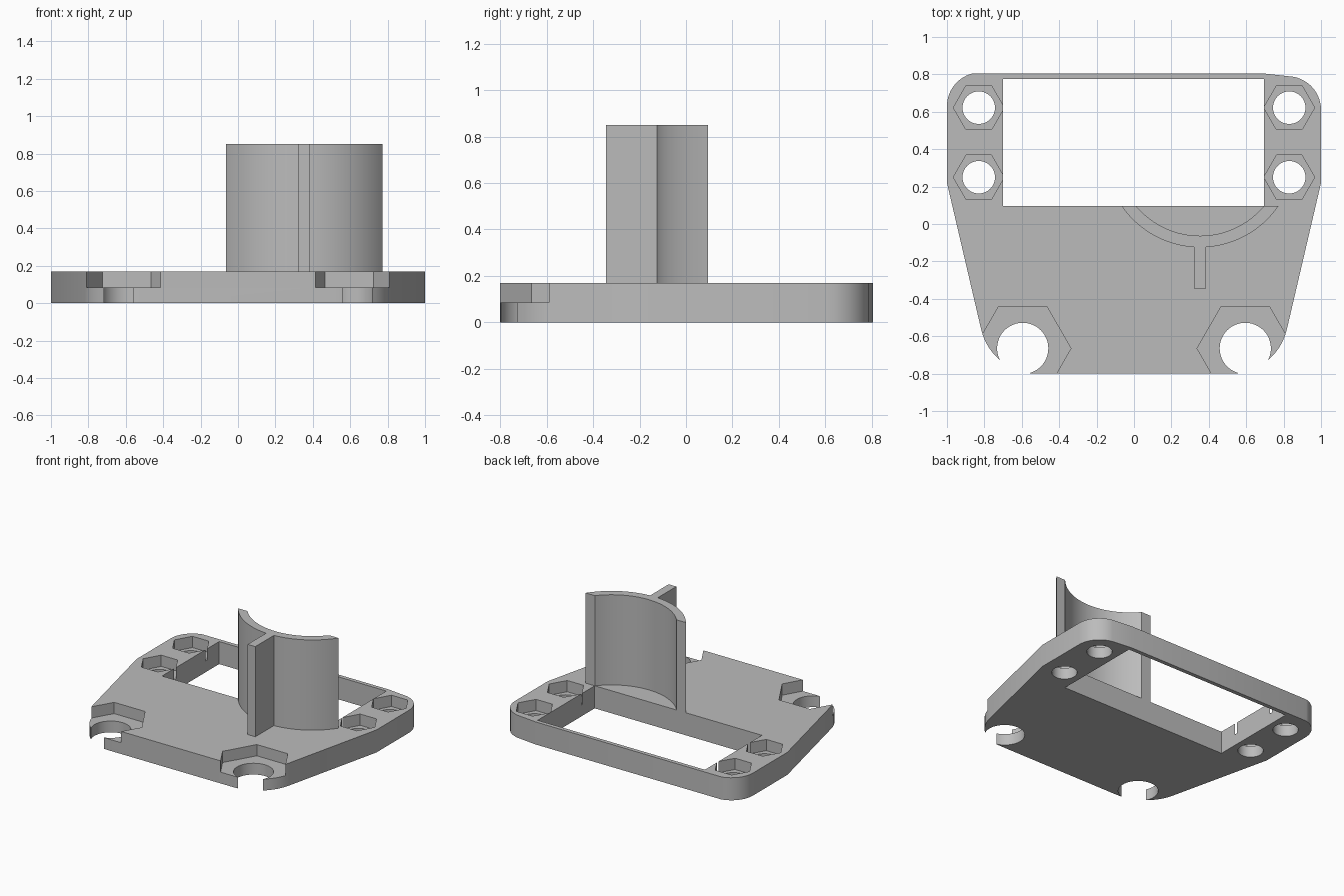
import bpy
import bmesh
from math import cos, sin, radians, sqrt, asin, degrees

cube = bpy.data.objects.get("Cube")
if cube:
    bpy.data.objects.remove(cube, do_unlink=True)

THICK = 0.17      # plate thickness
FLOOR = 0.085     # bottom of the nut pockets
TOP = 0.85        # top of the curved wall
BACK = 0.095      # front edge of the window

grey = bpy.data.materials.new("plain grey")
grey.use_nodes = True
grey.diffuse_color = (0.5, 0.5, 0.5, 1)
grey.node_tree.nodes["Principled BSDF"].inputs["Base Color"].default_value = (0.5, 0.5, 0.5, 1)


def arc(cx, cy, r, start, end, steps):
    """Points on an arc, angles in degrees."""
    angles = [radians(start + (end - start) * i / steps) for i in range(steps + 1)]
    return [(cx + r * cos(a), cy + r * sin(a)) for a in angles]


def prism(name, outline, z0, z1):
    """Extrude a closed outline between two heights."""
    bm = bmesh.new()
    face = bm.faces.new([bm.verts.new((x, y, z0)) for x, y in outline])
    top = bmesh.ops.extrude_face_region(bm, geom=[face])["geom"]
    for v in top:
        if isinstance(v, bmesh.types.BMVert):
            v.co.z = z1
    bmesh.ops.recalc_face_normals(bm, faces=bm.faces)
    mesh = bpy.data.meshes.new(name)
    bm.to_mesh(mesh)
    bm.free()
    mesh.materials.append(grey)
    obj = bpy.data.objects.new(name, mesh)
    bpy.context.collection.objects.link(obj)
    return obj


def activate(obj):
    bpy.ops.object.select_all(action="DESELECT")
    obj.select_set(True)
    bpy.context.view_layer.objects.active = obj


def cut(target, outline, z0, z1):
    """Subtract a prism and discard the cutter."""
    cutter = prism("cutter", outline, z0, z1)
    cutter.hide_render = True
    mod = target.modifiers.new("cut", "BOOLEAN")
    mod.operation = "DIFFERENCE"
    mod.solver = "EXACT"
    mod.object = cutter
    activate(target)
    bpy.ops.object.modifier_apply(modifier=mod.name)
    bpy.data.objects.remove(cutter, do_unlink=True)


# Base plate outline, counter-clockwise from the front left corner
outline = arc(-0.52, -0.495, 0.305, 192, 270, 12)
outline += arc(0.52, -0.495, 0.305, 270, 348, 12)
outline += [(1, 0.22)]
outline += arc(0.82, 0.61, 0.18, 0, 80, 12)
outline += [(0.69, 0.805)]
outline += arc(-0.82, 0.63, 0.18, 103, 180, 12)
outline += [(-1, 0.22)]
plate = prism("base_plate", outline, 0, THICK)

# Rectangular window
cut(plate, [(-0.7, BACK), (0.695, BACK), (0.695, 0.775), (-0.7, 0.775)], -0.1, 0.3)

# Hexagonal nut pockets with bolt holes: x, y, hexagon radius, hole radius
for x, y, hex_r, hole_r in [(0.83, 0.622, 0.136, 0.087), (0.83, 0.25, 0.136, 0.087),
                            (0.595, -0.665, 0.258, 0.137)]:
    for side in (-1, 1):
        cut(plate, arc(side * x, y, hex_r, 0, 300, 5), FLOOR, 0.3)
        cut(plate, arc(side * x, y, hole_r, 0, 352.5, 47), -0.1, 0.3)

# Curved upright wall, open towards the window
CX, CY, OUTER, INNER = 0.353, 0.383, 0.508, 0.446


def wall_arc(r):
    a = degrees(asin((CY - BACK) / r))
    return arc(CX, CY, r, 180 + a, 360 - a, 32)


wall = prism("curved_wall", wall_arc(OUTER) + wall_arc(INNER)[::-1], THICK, TOP)

# Straight rib bracing the wall
rib = prism("wall_rib", [(0.322, -0.345), (0.386, -0.345), (0.386, -0.1), (0.322, -0.1)],
            THICK, TOP)

for obj in (plate, wall, rib):
    activate(obj)
    bpy.ops.object.shade_smooth_by_angle(angle=radians(25))
